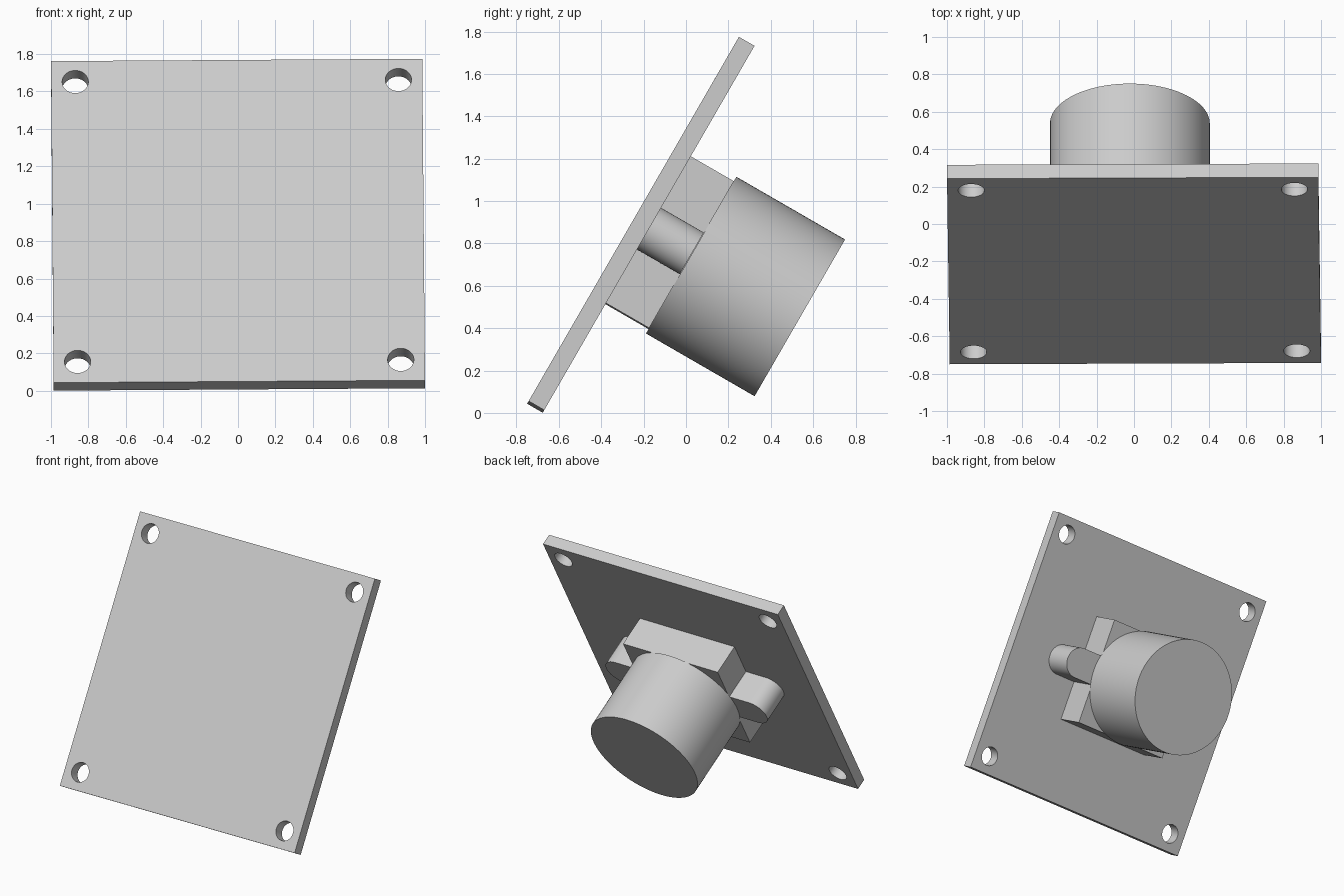
import bpy, bmesh, math
from mathutils import Matrix, Vector

if "Cube" in bpy.data.objects:
    bpy.data.objects.remove(bpy.data.objects["Cube"], do_unlink=True)

# Board frame: local x across, y up the board, z out of the front face
FRAME = (Matrix.Translation((0, -0.25, 0.909))
         @ Matrix.Rotation(math.radians(60), 4, 'X')
         @ Matrix.Rotation(0.0073, 4, 'Z'))
SIDE, THICK = 1.985, 0.085
HOUSING_BACK, LENS_END = 0.32, 0.912
CENTRE_X = -0.022

grey = bpy.data.materials.new("light grey")
grey.use_nodes = True
COLOUR = (0.6, 0.6, 0.6, 1)
grey.diffuse_color = COLOUR
grey.node_tree.nodes["Principled BSDF"].inputs["Base Color"].default_value = COLOUR


def prism(name, outline, near, far):
    """Extrude a flat outline between two depths behind the front face."""
    bm = bmesh.new()
    face = bm.faces.new([bm.verts.new((x, y, -near)) for x, y in outline])
    grown = bmesh.ops.extrude_face_region(bm, geom=[face])
    verts = [v for v in grown["geom"] if isinstance(v, bmesh.types.BMVert)]
    bmesh.ops.translate(bm, verts=verts, vec=Vector((0, 0, near - far)))
    bmesh.ops.recalc_face_normals(bm, faces=bm.faces)
    mesh = bpy.data.meshes.new(name)
    bm.to_mesh(mesh)
    bm.free()
    mesh.materials.append(grey)
    obj = bpy.data.objects.new(name, mesh)
    bpy.context.collection.objects.link(obj)
    obj.matrix_world = FRAME
    return obj


def rectangle(cx, cy, w, h):
    return [(cx + sx * w / 2, cy + sy * h / 2)
            for sx, sy in ((-1, -1), (1, -1), (1, 1), (-1, 1))]


def stadium(cx, cy, radius, reach=0, steps=64):
    """Circle, stretched sideways into a rounded bar when reach > 0."""
    points = []
    for side, start in ((1, -math.pi / 2), (-1, math.pi / 2)):
        last = steps // 2 + (1 if reach else 0)
        for i in range(last):
            a = start + math.pi * i / (steps // 2)
            points.append((cx + side * reach + radius * math.cos(a),
                           cy + radius * math.sin(a)))
    return points


def smooth(obj):
    bpy.ops.object.select_all(action='DESELECT')
    obj.select_set(True)
    bpy.context.view_layer.objects.active = obj
    bpy.ops.object.shade_smooth_by_angle(angle=math.radians(30))


# Mounting board with four corner holes
board = prism("mounting_board", rectangle(0, 0, SIDE, SIDE), 0, THICK)
for sx in (-1, 1):
    for sy in (-1, 1):
        cutter = prism("hole_cutter", stadium(sx * 0.864, sy * 0.864, 0.07), -0.1, 0.2)
        cutter.hide_render = True
        cut = board.modifiers.new("corner_hole", 'BOOLEAN')
        cut.operation, cut.solver, cut.object = 'DIFFERENCE', 'EXACT', cutter
        bpy.context.view_layer.objects.active = board
        bpy.ops.object.modifier_apply(modifier=cut.name)
        bpy.data.objects.remove(cutter, do_unlink=True)
smooth(board)

# Square housing behind the board
prism("lens_housing", rectangle(CENTRE_X, -0.005, 0.8, 0.8), THICK, HOUSING_BACK)

# Rounded mounting bar reaching out both sides of the housing
smooth(prism("mounting_bar", stadium(CENTRE_X, 0, 0.113, 0.565), THICK, HOUSING_BACK - 0.002))

# Round lens barrel
smooth(prism("lens_barrel", stadium(CENTRE_X, -0.005, 0.427, steps=96), HOUSING_BACK, LENS_END))
